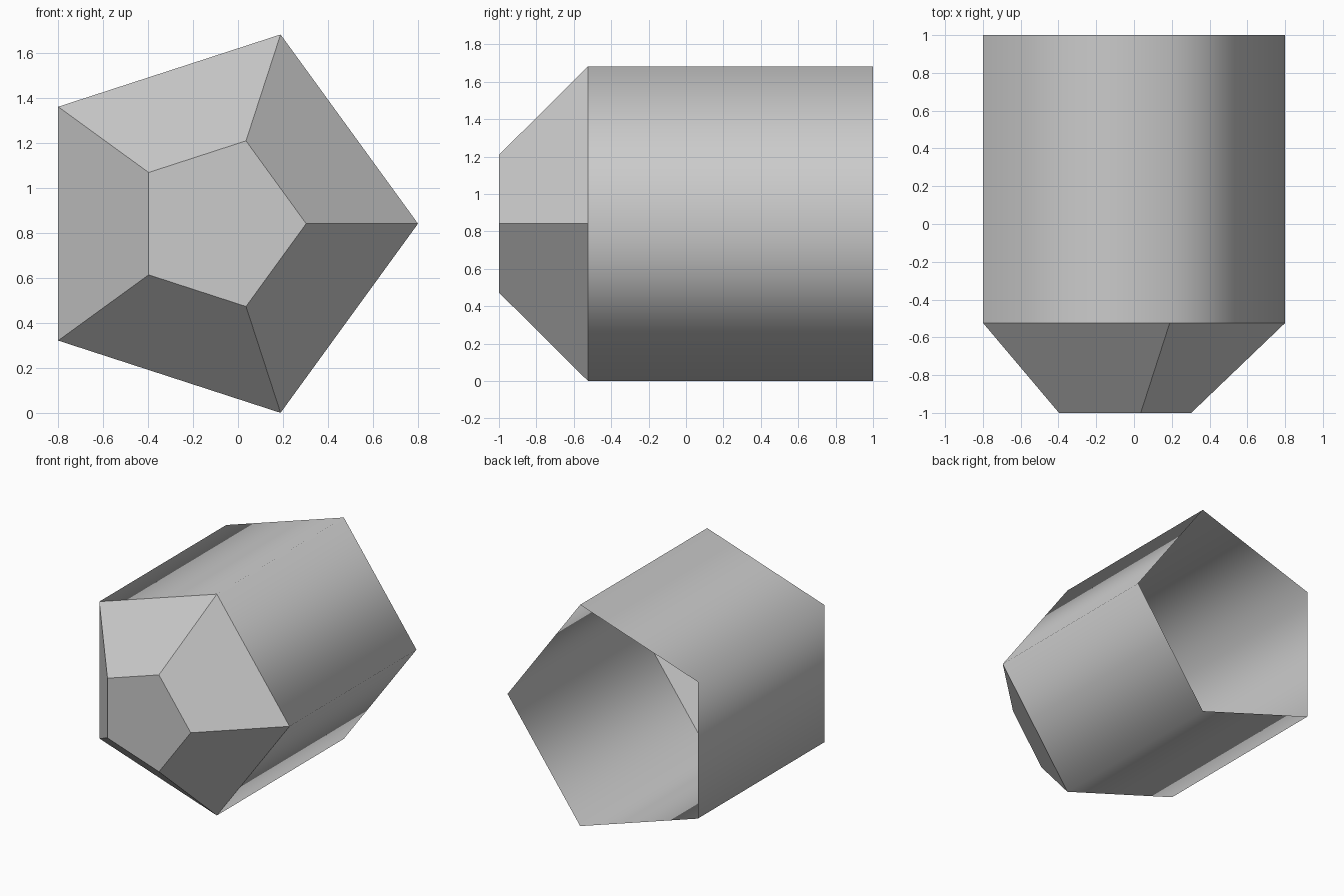
import bpy, math

if "Cube" in bpy.data.objects:
    bpy.data.objects.remove(bpy.data.objects["Cube"])

SIDES = 5
CX, CZ = -0.084, 0.841          # axis of the pentagon
R_BODY, R_TIP = 0.884, 0.387
Y_BACK, Y_SHOULDER, Y_TIP = 1.0, -0.524, -1.0

grey = bpy.data.materials.new("light_grey")
grey.diffuse_color = (0.6, 0.6, 0.6, 1)
grey.use_nodes = True
grey.node_tree.nodes["Principled BSDF"].inputs["Base Color"].default_value = grey.diffuse_color


def ring(radius, y):
    """Pentagon in the XZ plane with one corner pointing to +x."""
    return [(CX + radius * math.cos(a), y, CZ + radius * math.sin(a))
            for a in (2 * math.pi * i / SIDES for i in range(SIDES))]


def loft(name, front, back, cap, smooth):
    """Join two rings with quads, optionally closing the front ring."""
    n = SIDES
    faces = [(i, (i + 1) % n, n + (i + 1) % n, n + i) for i in range(n)]
    if cap:
        faces.append(tuple(reversed(range(n))))
    mesh = bpy.data.meshes.new(name)
    mesh.from_pydata(front + back, [], [f[::-1] for f in faces])
    if cap:
        mesh.flip_normals()
        mesh.flip_normals()
    mesh.materials.append(grey)
    for p in mesh.polygons:
        p.use_smooth = smooth
        # every face must point away from the axis or to the front
        out = p.center - type(p.center)((CX, 0.0, CZ))
    mesh.update()
    obj = bpy.data.objects.new(name, mesh)
    bpy.context.collection.objects.link(obj)
    return obj


# Open-backed tube, softly shaded around its sides
loft("body_tube", ring(R_BODY, Y_SHOULDER), ring(R_BODY, Y_BACK), False, True)
# Faceted tapered nose with a flat front
loft("nose", ring(R_TIP, Y_TIP), ring(R_BODY, Y_SHOULDER), True, False)
